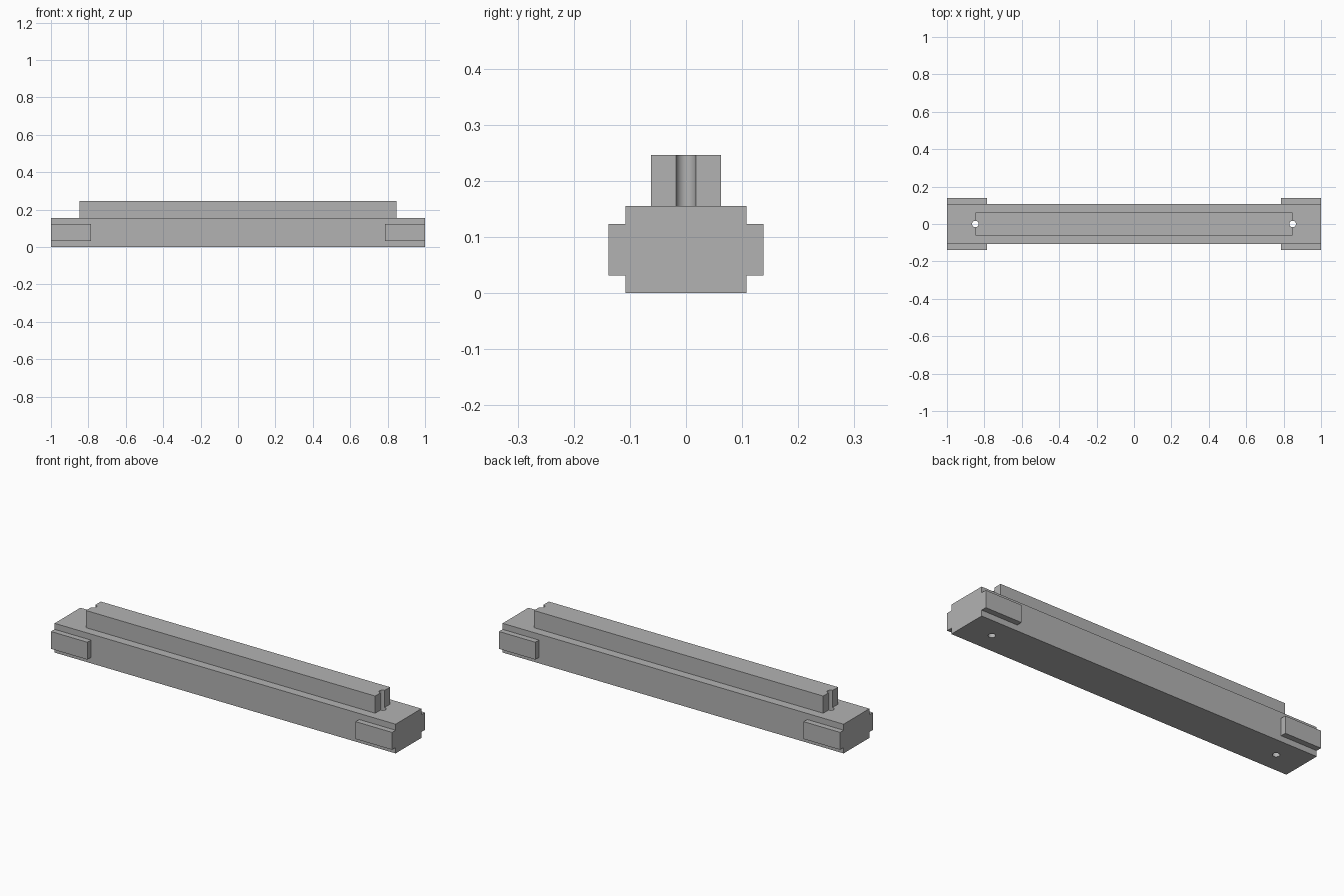
import bpy

cube = bpy.data.objects.get("Cube")
if cube:
    bpy.data.objects.remove(cube, do_unlink=True)

grey = bpy.data.materials.new("plain_grey")
grey.use_nodes = True
colour = (0.45, 0.45, 0.45, 1)
grey.diffuse_color = colour
grey.node_tree.nodes["Principled BSDF"].inputs["Base Color"].default_value = colour


def box(name, x0, x1, half_width, z0, z1):
    """Box centred on y, spanning the given x and z ranges."""
    bpy.ops.mesh.primitive_cube_add(size=1, location=((x0 + x1) / 2, 0, (z0 + z1) / 2))
    obj = bpy.context.object
    obj.name = name
    obj.scale = (x1 - x0, 2 * half_width, z1 - z0)
    bpy.ops.object.transform_apply(location=True, rotation=False, scale=True)
    obj.data.materials.append(grey)
    return obj


def combine(target, tool, operation):
    """Apply a boolean and discard the tool object."""
    mod = target.modifiers.new(operation.lower(), 'BOOLEAN')
    mod.operation = operation
    mod.solver = 'EXACT'
    mod.object = tool
    bpy.ops.object.select_all(action='DESELECT')
    bpy.context.view_layer.objects.active = target
    target.select_set(True)
    bpy.ops.object.modifier_apply(modifier=mod.name)
    bpy.data.objects.remove(tool, do_unlink=True)


# Long base bar with the raised rail fused on top
END, RAIL_END = 1.0, 0.848
bar = box("rail_bar", -END, END, 0.108, 0, 0.155)
combine(bar, box("top_rail", -RAIL_END, RAIL_END, 0.062, 0.08, 0.246), 'UNION')

# Side pads at both ends, each box passing right through the bar
for side in (-1, 1):
    x0, x1 = sorted((side * 0.787, side * END))
    combine(bar, box("side_pads", x0, x1, 0.138, 0.031, 0.123), 'UNION')

# Vertical pin holes, cutting a half-round groove in each rail end
for side in (-1, 1):
    bpy.ops.mesh.primitive_cylinder_add(vertices=32, radius=0.0175, depth=0.6,
                                        location=(side * RAIL_END, 0, 0.12))
    cutter = bpy.context.object
    cutter.name = "pin_hole_cutter"
    cutter.hide_render = True
    cutter.data.materials.append(grey)
    combine(bar, cutter, 'DIFFERENCE')

# Smooth hole walls, crisp box edges
bpy.ops.object.shade_smooth_by_angle()
